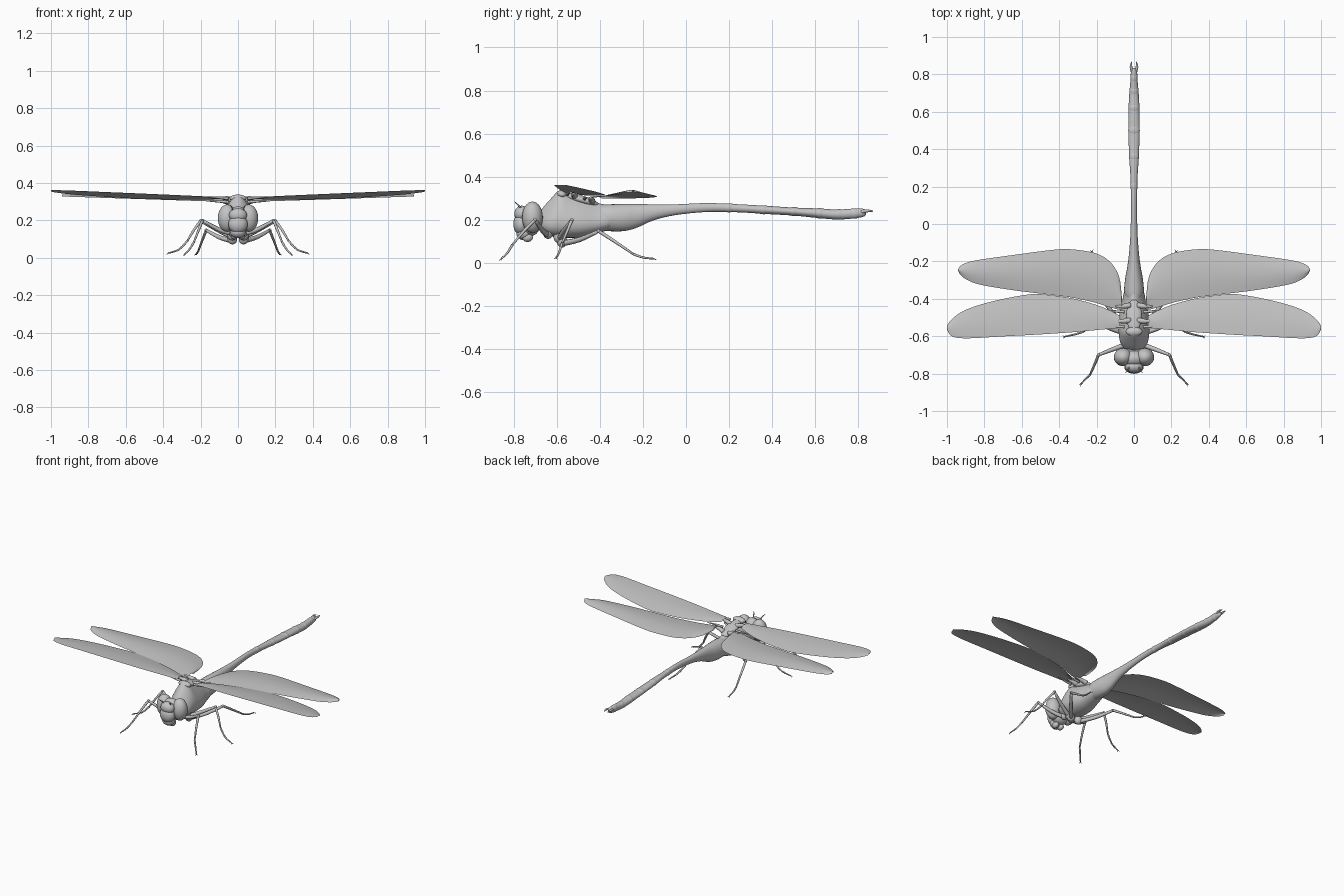
import bpy, bmesh, math
from mathutils import Vector, Matrix

cube = bpy.data.objects.get("Cube")
if cube:
    bpy.data.objects.remove(cube, do_unlink=True)

grey = bpy.data.materials.new("plain grey")
grey.use_nodes = True
colour = (0.55, 0.55, 0.55, 1)
grey.diffuse_color = colour
grey.node_tree.nodes["Principled BSDF"].inputs["Base Color"].default_value = colour


def finish(name, bm, closed=True):
    if closed:
        bmesh.ops.recalc_face_normals(bm, faces=bm.faces)
    mesh = bpy.data.meshes.new(name)
    bm.to_mesh(mesh)
    bm.free()
    mesh.shade_smooth()
    mesh.materials.append(grey)
    obj = bpy.data.objects.new(name, mesh)
    bpy.context.collection.objects.link(obj)
    return obj


def smooth_path(rows, steps):
    """Catmull-Rom interpolation through tuples of any length."""
    rows = [Vector(r) for r in rows]
    ends = [rows[0]] + rows + [rows[-1]]
    out = []
    for a, b, c, d in zip(ends, ends[1:], ends[2:], ends[3:]):
        for i in range(steps):
            t = i / steps
            out.append(b + (c - a) * (t / 2) + (a * 2 - b * 5 + c * 4 - d) * (t * t / 2)
                       + (b * 3 - a - c * 3 + d) * (t ** 3 / 2))
    return out + [rows[-1]]


def skin(name, rings):
    bm = bmesh.new()
    loops = [[bm.verts.new(p) for p in ring] for ring in rings]
    n = len(loops[0])
    for a, b in zip(loops, loops[1:]):
        for i in range(n):
            bm.faces.new((a[i], a[(i + 1) % n], b[(i + 1) % n], b[i]))
    bm.faces.new(loops[0])
    bm.faces.new(loops[-1])
    return finish(name, bm)


def body(name, rows, taper=0.0, steps=4, sides=24):
    """Rows hold y, top z, bottom z and half width."""
    rings = []
    for y, top, low, wide in smooth_path(rows, steps):
        ring = []
        for i in range(sides):
            a = math.tau * i / sides
            s = math.sin(a)
            ring.append((wide * math.cos(a) * (1 - taper * s),
                         y, (top + low) / 2 + s * (top - low) / 2))
        rings.append(ring)
    return skin(name, rings)


def tube(name, points, radii, steps=3, sides=8):
    path = smooth_path([(*p, r) for p, r in zip(points, radii)], steps)
    rings = []
    for i, row in enumerate(path):
        near = path[min(i + 1, len(path) - 1)] - path[max(i - 1, 0)]
        turn = near.to_3d().to_track_quat('Z', 'Y')
        rings.append([row.to_3d() + turn @ Vector((math.cos(a) * row[3], math.sin(a) * row[3], 0))
                      for a in (math.tau * k / sides for k in range(sides))])
    return skin(name, rings)


def ball(name, centre, size, tilt=0):
    bm = bmesh.new()
    place = (Matrix.Translation(centre) @ Matrix.Rotation(tilt, 4, 'X')
             @ Matrix.Diagonal((*size, 1)))
    bmesh.ops.create_uvsphere(bm, u_segments=24, v_segments=16, radius=1, matrix=place)
    return finish(name, bm)


def wing(name, side, rows, height):
    """Thin sheet; rows hold span, front edge and rear edge."""
    bm = bmesh.new()
    chord = 8
    grid = []
    for x, front, back in smooth_path(rows, 4):
        line = []
        for k in range(chord + 1):
            t = k / chord
            y = front + (back - front) * t
            line.append(bm.verts.new((side * x, y, height(x, y, t))))
        grid.append(line)
    for a, b in zip(grid, grid[1:]):
        for k in range(chord):
            quad = (a[k], b[k], b[k + 1], a[k + 1])
            bm.faces.new(quad if side > 0 else quad[::-1])
    return finish(name, bm, closed=False)


# Thorax, back plate and neck
body("thorax", [(-.68, .23, .17, .03), (-.665, .255, .145, .05), (-.63, .295, .125, .07),
                (-.585, .338, .118, .076), (-.54, .322, .115, .078), (-.48, .30, .12, .073),
                (-.42, .28, .135, .06), (-.37, .27, .15, .052), (-.34, .262, .16, .042)], taper=.4)
ball("back_plate", (0, -.49, .295), (.042, .09, .02), -.28)
ball("back_crest", (0, -.575, .318), (.045, .025, .02), -.2)
tube("neck", [(0, -.73, .2), (0, -.65, .2)], [.045, .04], sides=16)

# Abdomen with soft segment swellings
body("abdomen", [(-.40, .268, .155, .042), (-.36, .272, .148, .053), (-.29, .274, .148, .047),
                 (-.23, .274, .163, .036), (-.15, .272, .198, .026), (-.05, .272, .222, .019),
                 (.1, .278, .237, .016), (.25, .272, .235, .019), (.36, .266, .228, .026),
                 (.5, .257, .220, .030), (.62, .253, .208, .029), (.7, .248, .202, .025),
                 (.77, .252, .206, .019), (.82, .252, .214, .016), (.835, .245, .225, .008)])
for i, (y, z, wide, tall) in enumerate([(.2, .256, .019, .021), (.36, .247, .027, .021),
                                        (.5, .239, .031, .021), (.62, .231, .030, .024),
                                        (.71, .226, .025, .024), (.78, .23, .02, .024)]):
    ball(f"segment_ridge_{i + 1}", (0, y, z), (wide, .035, tall))

# Head
ball("head_core", (0, -.72, .2), (.07, .05, .075))
ball("forehead", (0, -.762, .228), (.048, .034, .038))
ball("face", (0, -.765, .18), (.052, .036, .05))
ball("jaw", (0, -.752, .138), (.042, .035, .032))

fore_rows = [(.075, -.555, -.49), (.18, -.565, -.44), (.32, -.578, -.40), (.45, -.587, -.38),
             (.55, -.593, -.375), (.72, -.602, -.405), (.85, -.61, -.44), (.93, -.61, -.475),
             (.98, -.597, -.515), (1.0, -.562, -.546)]
hind_rows = [(.065, -.458, -.39), (.08, -.458, -.28), (.13, -.445, -.2), (.21, -.42, -.155),
             (.34, -.392, -.135), (.45, -.378, -.14), (.64, -.355, -.165), (.82, -.325, -.19),
             (.89, -.30, -.205), (.925, -.275, -.222), (.94, -.25, -.24)]


def fore_height(x, y, t):
    return .314 + .035 * x - .13 * (y + .5) + .006 * math.sin(math.pi * t)


def hind_height(x, y, t):
    return .297 + .033 * x + .012 * math.sin(math.pi * t)


# Leg paths from hip to foot
legs = {
    "front": [(.03, -.64, .13), (.1, -.665, .15), (.19, -.70, .2), (.21, -.75, .15),
              (.235, -.805, .085), (.26, -.83, .045), (.283, -.855, .022)],
    "middle": [(.03, -.59, .11), (.11, -.565, .15), (.2, -.53, .198), (.235, -.55, .15),
               (.27, -.575, .092), (.315, -.59, .045), (.37, -.602, .026)],
    "rear": [(.03, -.575, .09), (.1, -.49, .11), (.17, -.405, .148), (.19, -.325, .096),
             (.21, -.245, .042), (.218, -.2, .026), (.225, -.15, .02)],
}

for side, label in ((1, "left"), (-1, "right")):
    # Eyes, antennae and mouthparts
    ball(label + "_eye", (side * .058, -.712, .212), (.05, .048, .073))
    tube(label + "_antenna", [(side * .025, -.765, .255), (side * .035, -.785, .275),
                              (side * .045, -.795, .285)], [.004, .003, .001])
    ball(label + "_mouthpart", (side * .02, -.735, .118), (.018, .025, .02))

    # Wings and their hinges
    wing(label + "_forewing", side, fore_rows, fore_height)
    wing(label + "_hindwing", side, hind_rows, hind_height)
    for part, y, z in (("fore", -.535, .318), ("hind", -.455, .298)):
        tube(f"{label}_{part}wing_hinge", [(side * .02, y + .02, z - .012), (side * .06, y + .015, z),
                                           (side * .1, y + .015, z + .003)], [.016, .012, .004])
        tube(f"{label}_{part}wing_vein", [(side * .05, y - .015, z), (side * .1, y - .012, z + .003),
                                          (side * .16, y - .005, z + .005)], [.008, .006, .002])

    # Legs with hips, knees and claws
    for part, path in legs.items():
        pts = [Vector((side * x, y, z)) for x, y, z in path]
        ball(f"{label}_{part}_hip", pts[0] + Vector((0, 0, .01)), (.026, .024, .028))
        tube(f"{label}_{part}_thigh", pts[:3], [.013, .012, .008])
        tube(f"{label}_{part}_shin", pts[2:5], [.008, .007, .005])
        tube(f"{label}_{part}_foot", pts[4:], [.006, .005, .004])
        ball(f"{label}_{part}_knee", pts[2], (.009, .009, .009))
        ahead = (pts[6] - pts[5]).normalized() * .012
        for k in (-1, 1):
            spread = Vector((-ahead.y, ahead.x, 0)) * k * .7
            tube(f"{label}_{part}_claw_{'inner' if k < 0 else 'outer'}",
                 [pts[6], pts[6] + ahead + spread - Vector((0, 0, .004))], [.003, .001])

    # Tail claspers
    tube(label + "_tail_clasper", [(side * .008, .81, .236), (side * .016, .84, .242),
                                   (side * .012, .868, .24)], [.008, .007, .002])
